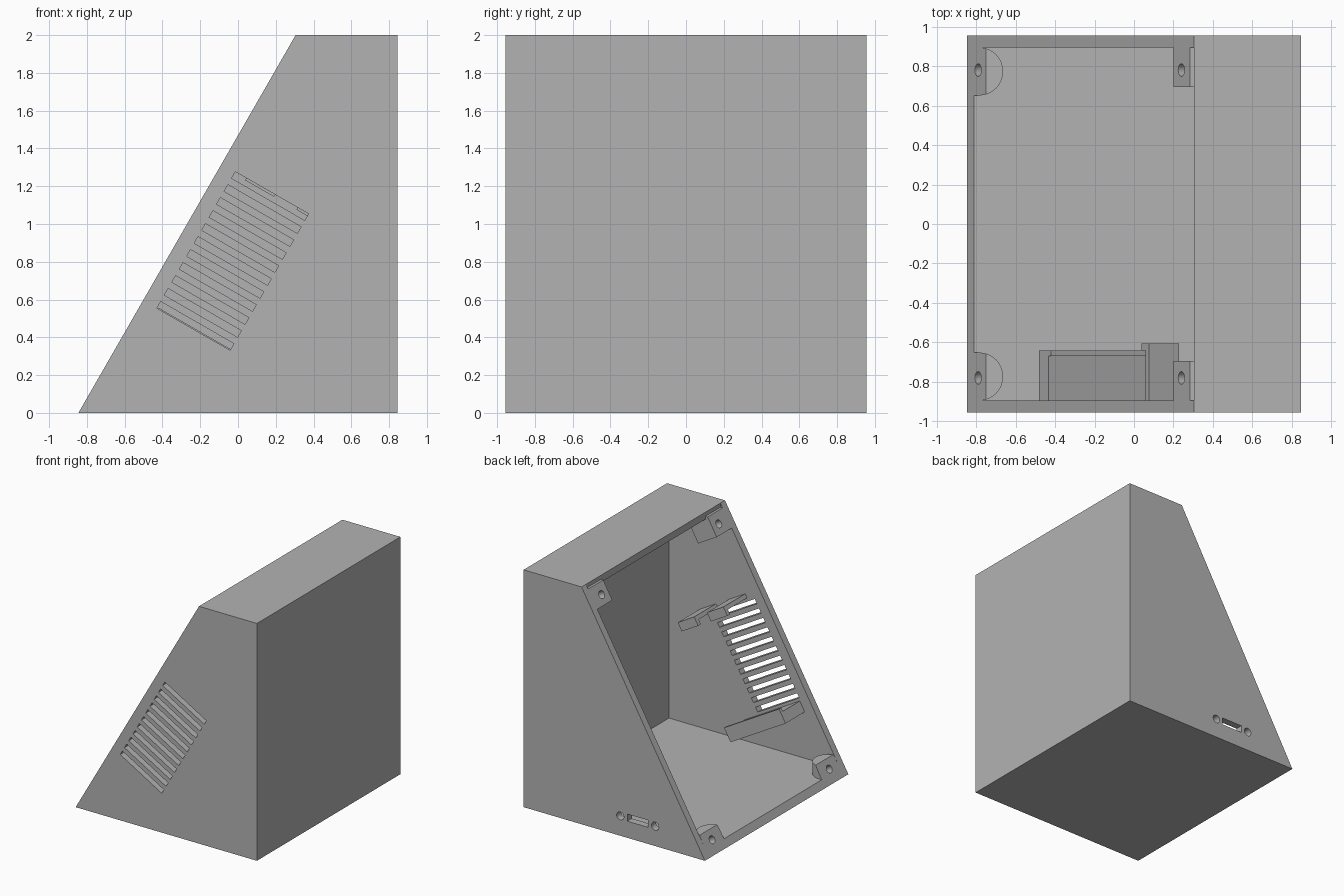
import bpy, bmesh, math
from mathutils import Vector, Matrix

if bpy.data.objects.get("Cube"):
    bpy.data.objects.remove(bpy.data.objects["Cube"], do_unlink=True)

grey = bpy.data.materials.new("matte grey")
grey.use_nodes = True
grey.diffuse_color = (0.45, 0.45, 0.45, 1)
grey.node_tree.nodes["Principled BSDF"].inputs["Base Color"].default_value = grey.diffuse_color

# Main sizes, and the frame of the sloping open face
X, Y, Z, WALL, LIP_X = 0.845, 0.955, 2.0, 0.06, 0.305
IN_Y = Y - WALL
UP = Vector((LIP_X + X, 0, Z)).normalized()      # up along the slope
IN = Vector((UP.z, 0, -UP.x))                    # square to it, into the box


def at(s, d):
    """Point s up the slope and d behind it, as (x, z)."""
    p = Vector((-X, 0, 0)) + UP * s + IN * d
    return p.x, p.z


def add_prism(bm, points, y0, y1):
    face = bm.faces.new([bm.verts.new((x, y0, z)) for x, z in points])
    out = bmesh.ops.extrude_face_region(bm, geom=[face])
    moved = [v for v in out["geom"] if isinstance(v, bmesh.types.BMVert)]
    bmesh.ops.translate(bm, vec=(0, y1 - y0, 0), verts=moved)


def add_slab(bm, s0, s1, d0, d1, y0, y1):
    add_prism(bm, [at(s0, d0), at(s1, d0), at(s1, d1), at(s0, d1)], y0, y1)


def add_rod(bm, centre, axis, radius, length):
    turn = axis.to_track_quat('Z', 'Y').to_matrix().to_4x4()
    bmesh.ops.create_cone(bm, cap_ends=True, segments=32, radius1=radius, radius2=radius,
                          depth=length, matrix=Matrix.Translation(centre) @ turn)


def finish(name, bm):
    bmesh.ops.recalc_face_normals(bm, faces=bm.faces)
    mesh = bpy.data.meshes.new(name)
    bm.to_mesh(mesh)
    bm.free()
    mesh.materials.append(grey)
    ob = bpy.data.objects.new(name, mesh)
    bpy.context.collection.objects.link(ob)
    return ob


def cut(ob, bm):
    tool = finish("cutter", bm)
    tool.hide_render = True
    mod = ob.modifiers.new("cut", 'BOOLEAN')
    mod.operation, mod.solver, mod.object = 'DIFFERENCE', 'EXACT', tool
    bpy.context.view_layer.objects.active = ob
    bpy.ops.object.modifier_apply(modifier=mod.name)
    bpy.data.objects.remove(tool, do_unlink=True)


def screw_holes():
    bm = bmesh.new()
    for x in (-0.79, 0.24):
        for side in (-1, 1):
            z = (x + X) * UP.z / UP.x
            add_rod(bm, Vector((x, side * 0.78, z)), IN, 0.032, 0.24)
    return bm


# Wedge shell with one open, sloping face
bm = bmesh.new()
add_prism(bm, [(-X, 0), (X, 0), (X, Z), (LIP_X, Z)], -Y, Y)
shell = finish("shell", bm)

bm = bmesh.new()
add_prism(bm, [(-1.2, WALL), (X - WALL, WALL), (X - WALL, Z - WALL),
               (LIP_X, Z - WALL), (LIP_X, Z + 0.2), (-1.2, Z + 0.2)], -IN_Y, IN_Y)
cut(shell, bm)

# Vent slots in the front wall
bm = bmesh.new()
for i in range(11):
    s = 0.688 + i * 0.0793
    add_slab(bm, s, s + 0.04, 0.084, 0.531, -Y - 0.05, -IN_Y + 0.02)
cut(shell, bm)

# Socket opening and its two screw holes in the back wall
bm = bmesh.new()
add_prism(bm, [(-0.316, 0.14), (-0.121, 0.14), (-0.121, 0.2), (-0.316, 0.2)],
          IN_Y - 0.02, Y + 0.05)
for x in (-0.381, -0.056):
    add_rod(bm, Vector((x, Y, 0.167)), Vector((0, 1, 0)), 0.034, 0.2)
cut(shell, bm)
cut(shell, screw_holes())

# Screw bosses in the four corners of the opening
for side, label in ((-1, "front"), (1, "back")):
    bm = bmesh.new()
    s0 = (0.2 + X) / UP.x
    roof = Z - WALL
    lip = roof + 0.025
    add_prism(bm, [at(s0, 0), at(s0, 0.2), (0.5, roof), (LIP_X, roof), (LIP_X, lip),
                   (-X + lip * UP.x / UP.z, lip)], side * 0.695, side * IN_Y)
    upper = finish("upper_boss_" + label, bm)
    cut(upper, screw_holes())

    bm = bmesh.new()
    r, cx, cy = 0.122, -0.785, side * (IN_Y - 0.122)
    outline = [(-0.95, cy + r), (-0.95, cy - r)]
    for i in range(17):
        a = math.pi * (i / 16 - 0.5)
        outline.append((cx + r * math.cos(a), cy + r * math.sin(a)))
    face = bm.faces.new([bm.verts.new((x, y, WALL)) for x, y in outline])
    out = bmesh.ops.extrude_face_region(bm, geom=[face])
    bmesh.ops.translate(bm, vec=(0, 0, 0.105),
                        verts=[v for v in out["geom"] if isinstance(v, bmesh.types.BMVert)])
    lower = finish("lower_boss_" + label, bm)
    bm = bmesh.new()
    add_slab(bm, -0.5, 1, -0.5, 0, -1.2, 1.2)
    cut(lower, bm)
    cut(lower, screw_holes())

# Lipped rail below the vents
bm = bmesh.new()
add_slab(bm, 0.572, 0.664, 0.092, 0.684, -IN_Y, -0.64)
add_slab(bm, 0.664, 0.694, 0.092, 0.684, -0.67, -0.64)
finish("lower_rail", bm)

# Two hooked clips above the vents
for label, d in (("outer", 0.151), ("inner", 0.465)):
    bm = bmesh.new()
    add_slab(bm, 1.548, 1.583, d, d + 0.177, -IN_Y, -0.605)
    add_slab(bm, 1.508, 1.548, d, d + 0.177, -0.64, -0.605)
    finish("upper_clip_" + label, bm)

# Smooth the round parts, keep hard edges
for ob in bpy.context.collection.objects:
    if ob.type == 'MESH' and ob.data.materials and ob.data.materials[0] == grey:
        bpy.ops.object.select_all(action='DESELECT')
        ob.select_set(True)
        bpy.context.view_layer.objects.active = ob
        bpy.ops.object.shade_smooth_by_angle(angle=math.radians(30))
